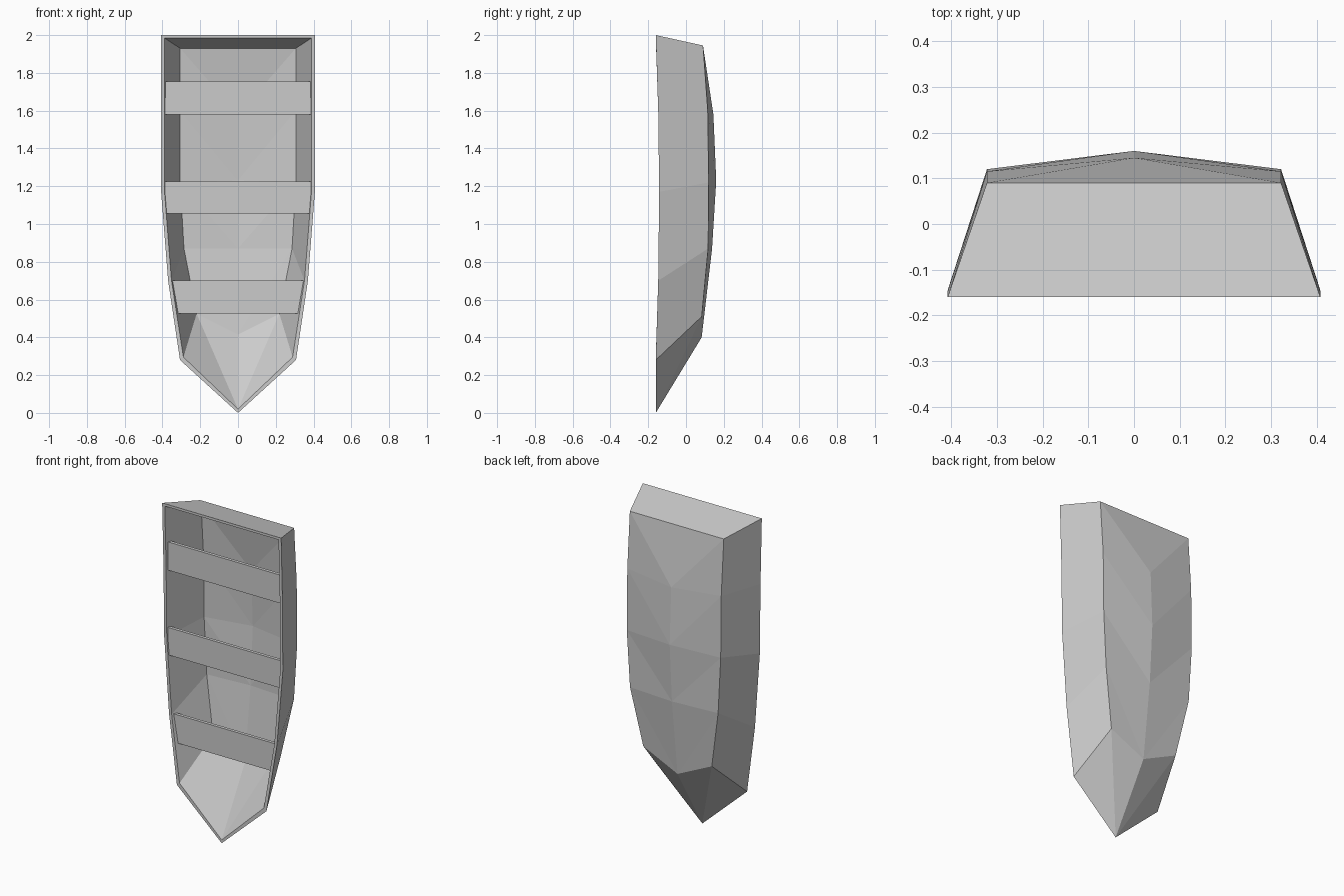
import bpy
import bmesh

cube = bpy.data.objects.get("Cube")
if cube:
    bpy.data.objects.remove(cube, do_unlink=True)

grey = bpy.data.materials.new("plain grey")
grey.use_nodes = True
GREY = (0.6, 0.6, 0.6, 1)
grey.diffuse_color = GREY
grey.node_tree.nodes["Principled BSDF"].inputs["Base Color"].default_value = GREY

# Hull stations from stern to bow: gunwale, chine, keel
OUTER = [
    ((0.408, -0.16, 2.0), (0.322, 0.09, 1.945), (0, 0.09, 1.945)),
    ((0.408, -0.147, 1.6), (0.322, 0.115, 1.6), (0, 0.145, 1.58)),
    ((0.407, -0.142, 1.17), (0.322, 0.12, 1.22), (0, 0.16, 1.23)),
    ((0.37, -0.147, 0.70), (0.302, 0.117, 0.87), (0, 0.138, 0.87)),
    ((0.307, -0.16, 0.28), (0.235, 0.083, 0.51), (0, 0.083, 0.40)),
]
BOW = (0, -0.16, 0)


def inset_station(i, station):
    """Move a station inwards by the plank thickness."""
    dz = -0.015 if i == 0 else 0.015 if i == len(OUTER) - 1 else 0
    (gx, gy, gz), (cx, cy, cz), (kx, ky, kz) = station
    return ((gx - 0.018, gy, gz + dz), (cx - 0.016, cy - 0.015, cz + dz),
            (kx, ky - 0.015, kz + dz))


def make_object(name, bm):
    bmesh.ops.recalc_face_normals(bm, faces=bm.faces)
    mesh = bpy.data.meshes.new(name)
    bm.to_mesh(mesh)
    bm.free()
    mesh.materials.append(grey)
    obj = bpy.data.objects.new(name, mesh)
    bpy.context.collection.objects.link(obj)
    return obj


def add_skin(bm, stations, bow):
    """Both sides, bottom, transom and bow; returns the rim loop."""
    keels = [bm.verts.new(s[2]) for s in stations]
    tip = bm.verts.new(bow)
    rims, chines = {}, {}
    for side in (1, -1):
        g = rims[side] = [bm.verts.new((side * s[0][0], *s[0][1:])) for s in stations]
        c = chines[side] = [bm.verts.new((side * s[1][0], *s[1][1:])) for s in stations]
        for i in range(len(stations) - 1):
            bm.faces.new((g[i], g[i + 1], c[i + 1], c[i]))
            bm.faces.new((c[i], c[i + 1], keels[i + 1]))
            bm.faces.new((c[i], keels[i + 1], keels[i]))
        bm.faces.new((g[-1], tip, c[-1]))
        bm.faces.new((c[-1], tip, keels[-1]))
    bm.faces.new((rims[1][0], chines[1][0], keels[0], chines[-1][0], rims[-1][0]))
    return rims[1] + [tip] + rims[-1][::-1]


# Hull: outer and inner skins joined by a flat rim
bm = bmesh.new()
outer = add_skin(bm, OUTER, BOW)
inner = add_skin(bm, [inset_station(i, s) for i, s in enumerate(OUTER)], (0, -0.16, 0.02))
for i in range(len(outer)):
    j = (i + 1) % len(outer)
    bm.faces.new((outer[i], outer[j], inner[j], inner[i]))
make_object("hull", bm)


# Benches: thin planks tapered to meet the sides
def add_bench(name, low, high, low_width, high_width):
    bm = bmesh.new()
    bmesh.ops.create_cube(bm, size=1)
    for v in bm.verts:
        top, back = v.co.z > 0, v.co.y > 0
        half = (high_width if top else low_width) - (0.007 if back else 0)
        v.co = (half if v.co.x > 0 else -half, -0.115 if back else -0.135,
                high if top else low)
    make_object(name, bm)


add_bench("stern_bench", 1.58, 1.755, 0.388, 0.388)
add_bench("middle_bench", 1.055, 1.225, 0.385, 0.388)
add_bench("bow_bench", 0.525, 0.70, 0.325, 0.35)
